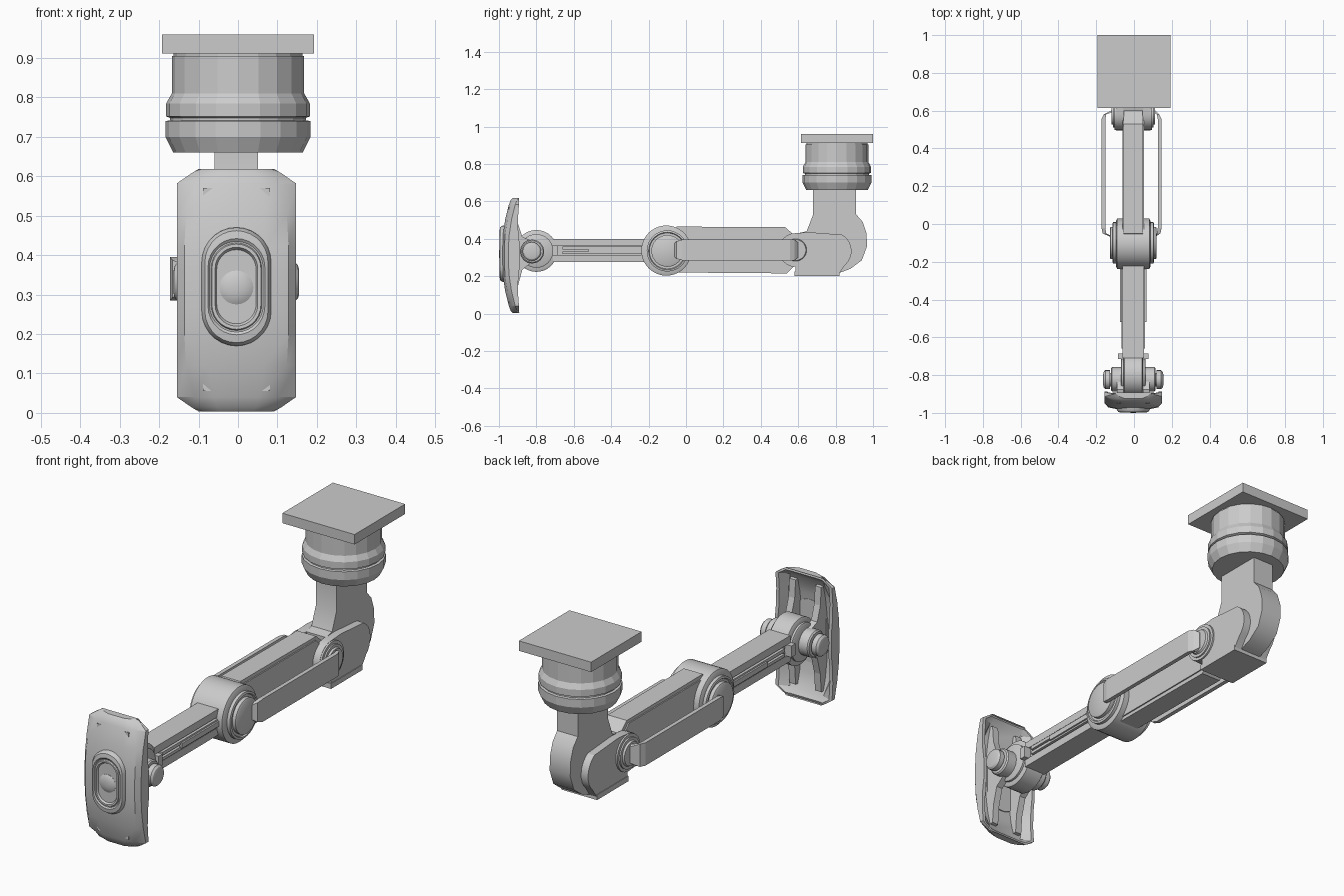
import bpy, bmesh, math
from mathutils import Vector

if "Cube" in bpy.data.objects:
    bpy.data.objects.remove(bpy.data.objects["Cube"])

CX = -0.004  # centre line of the arm


def loft(name, rings, smooth=None):
    """Skin closed rings of equal point count and cap both ends."""
    bm = bmesh.new()
    vs = [[bm.verts.new(Vector(p)) for p in r] for r in rings]
    n = len(rings[0])
    for a, b in zip(vs, vs[1:]):
        for i in range(n):
            j = (i + 1) % n
            bm.faces.new((a[i], a[j], b[j], b[i]))
    bm.faces.new(vs[0])
    bm.faces.new(vs[-1])
    bmesh.ops.recalc_face_normals(bm, faces=bm.faces)
    me = bpy.data.meshes.new(name)
    bm.to_mesh(me)
    bm.free()
    ob = bpy.data.objects.new(name, me)
    bpy.context.collection.objects.link(ob)
    if smooth:
        bpy.ops.object.select_all(action='DESELECT')
        ob.select_set(True)
        bpy.context.view_layer.objects.active = ob
        bpy.ops.object.shade_smooth_by_angle(angle=math.radians(smooth))
    return ob


def arc(cy, cz, r, a0, a1, n):
    return [(cy + r * math.cos(math.radians(a0 + (a1 - a0) * i / n)),
             cz + r * math.sin(math.radians(a0 + (a1 - a0) * i / n))) for i in range(n + 1)]


def prism(name, yz, x0, x1, smooth=None):
    return loft(name, [[(CX + x, y, z) for y, z in yz] for x in (x0, x1)], smooth)


def box(name, x0, x1, y0, y1, z0, z1):
    return prism(name, [(y0, z0), (y1, z0), (y1, z1), (y0, z1)], x0, x1)


def turned_x(name, prof, cy, cz, n=32):
    """Turned part on an axis along x; prof = (x, radius)."""
    return loft(name, [[(CX + x, y, z) for y, z in arc(cy, cz, r, 0, 360 - 360 / n, n - 1)]
                       for x, r in prof], 30)


# ceiling plate and turned swivel housing
loft("ceiling_plate", [[(sx * .193, .807 + sy * .193, z) for sx, sy in
                        ((-1, -1), (1, -1), (1, 1), (-1, 1))] for z in (.912, .96)])
prof = [(.915, .163), (.905, .163), (.905, .168), (.81, .168), (.785, .182), (.752, .182),
        (.748, .172), (.742, .172), (.74, .184), (.70, .184), (.66, .164)]
loft("swivel_housing", [[(x, y, z) for x, y in arc(0, .807, r, 0, 342, 19)] for z, r in prof])

# elbow bracket
prism("elbow_neck", [(.68, .67), (.68, .53), (.645, .44), (.60, .43), (.60, .21), (.80, .21),
                     (.88, .24), (.94, .285), (.968, .36), (.965, .43), (.945, .49),
                     (.91, .53), (.91, .67)], -.055, .055, 40)
for s in (-1, 1):
    prism("elbow_cheek", [(.585, .215), (.82, .215)] + arc(.785, .335, .1, -50, 60, 8)
          + [(.66, .435)] + arc(.585, .34, .09, 90, 270, 12), s * .05, s * .092, 30)
    turned_x("elbow_bearing", [(s * .05, .088), (s * .1, .088), (s * .1, .074),
                               (s * .107, .074), (s * .107, .06), (s * .116, .056)], .585, .34)
box("elbow_base", -.095, .095, .58, .82, .2, .225)

# upper arm with raised side panels
prism("upper_arm", [(-.09, .22), (.54, .215), (.595, .27), (.62, .34), (.595, .405),
                    (.53, .462), (-.05, .465), (-.12, .34)], -.051, .051)
prism("upper_arm_panel", [(-.06, .235), (.53, .235), (.58, .29), (.595, .34), (.58, .39),
                          (.52, .447), (-.06, .447)], -.057, .057)

# knee joint between the two arms
turned_x("knee_drum", [(-.092, .118), (-.085, .134), (.085, .134), (.092, .118)], -.105, .337, 40)
for s in (-1, 1):
    turned_x("knee_cap", [(s * .08, .11), (s * .107, .11), (s * .11, .1), (s * .103, .096),
                          (s * .103, .085), (s * .12, .085), (s * .124, .078)], -.1, .335)

# bent tie bars beside the upper arm
for s, o in ((-1, .168), (1, .15)):
    i = o - .02
    path = [(-.075, .09, .105), (-.05, o - .025, o - .006), (-.02, i, o), (.555, i, o),
            (.58, o - .025, o - .012), (.60, .09, .118)]
    loft("tie_bar", [[(CX + s * a, y, .285 + e), (CX + s * b, y, .285 + e),
                      (CX + s * b, y, .395 - e), (CX + s * a, y, .395 - e)]
                     for (y, a, b), e in zip(path, (.03, .008, 0, 0, 0, .015))])

# forearm with side rails
box("forearm", -.045, .045, -.8, -.15, .275, .4)
for s in (-1, 1):
    for z0, z1 in ((.275, .312), (.364, .4)):
        box("forearm_flange", s * .04, s * .056, -.71, -.2, z0, z1)
    box("forearm_rail", s * .04, s * .062, -.66, -.2, .318, .332)
    box("forearm_rail", s * .04, s * .062, -.66, -.2, .342, .358)
    box("rail_sleeve", s * .04, s * .07, -.52, -.2, .326, .35)
    box("rail_stop", s * .04, s * .08, -.715, -.685, .31, .365)

# wrist joint, lugs and bolts
turned_x("wrist_drum", [(-.052, .1), (-.046, .112), (.046, .112), (.052, .1)], -.80, .335)
for s in (-1, 1):
    turned_x("wrist_ring", [(s * .04, .09), (s * .062, .09), (s * .066, .083)], -.80, .335)
    turned_x("wrist_lug", [(s * .05, .064), (s * .112, .064), (s * .118, .058)], -.822, .332, 16)
    turned_x("wrist_bolt", [(s * .11, .036), (s * .122, .036), (s * .124, .05), (s * .148, .05),
                            (s * .156, .042), (s * .159, .03)], -.824, .332, 20)
    prism("pad_rib", [(-.95, .57), (-.905, .565), (-.898, .48), (-.875, .41), (-.83, .392),
                      (-.80, .36), (-.80, .30), (-.83, .27), (-.875, .235), (-.898, .15),
                      (-.905, .06), (-.95, .055)], s * .052, s * .085)

# hollow-backed foot pad: (z, half width, front half width, front y, back y)
half = [(.003, .095, .075, -.925, -.9), (.015, .115, .09, -.937, -.894), (.04, .151, .105, -.947, -.893),
        (.12, .151, .128, -.967, -.899), (.2, .151, .132, -.979, -.896), (.26, .151, .132, -.983, -.888)]
stations = half + [(.622 - z, *r) for z, *r in reversed(half)]
rings = []
for k, (z, hw, fw, yf, yb) in enumerate(stations):
    solid = min(k, len(stations) - 1 - k) < 2
    yi = yb - .003 if solid else yf + .03
    t = .016
    right = [(fw * .55, yf), (fw, yf + .012), (hw, yf + .034), (hw, yb), (hw - t, yb), (fw - t, yi)]
    rings.append([(CX + x, y, z) for x, y in right] + [(CX - x, y, z) for x, y in reversed(right)])
loft("foot_pad", rings, 25)

# oval boss on the pad front: (half width, half height, y)
oval = [(.09, .152, -.94), (.088, .15, -.981), (.08, .142, -.994), (.072, .122, -.997),
        (.068, .115, -.992), (.064, .111, -.992), (.062, .108, -.998), (.054, .1, -.998), (.05, .094, -.989)]
rings = []
for w, h, y in oval:
    top = [(a, b + h - w) for a, b in arc(0, 0, w, 0, 180, 14)]
    rings.append([(CX + x, y, .32 + z) for x, z in top + [(-x, -z) for x, z in top]])
loft("oval_boss", rings, 35)
dome = [(.043, -.975), (.043, -.99), (.036, -.994), (.024, -.998), (.01, -1.0)]
loft("dome_button", [[(CX + x, y, z) for x, z in arc(0, .318, r, 0, 345, 23)] for r, y in dome], 35)
